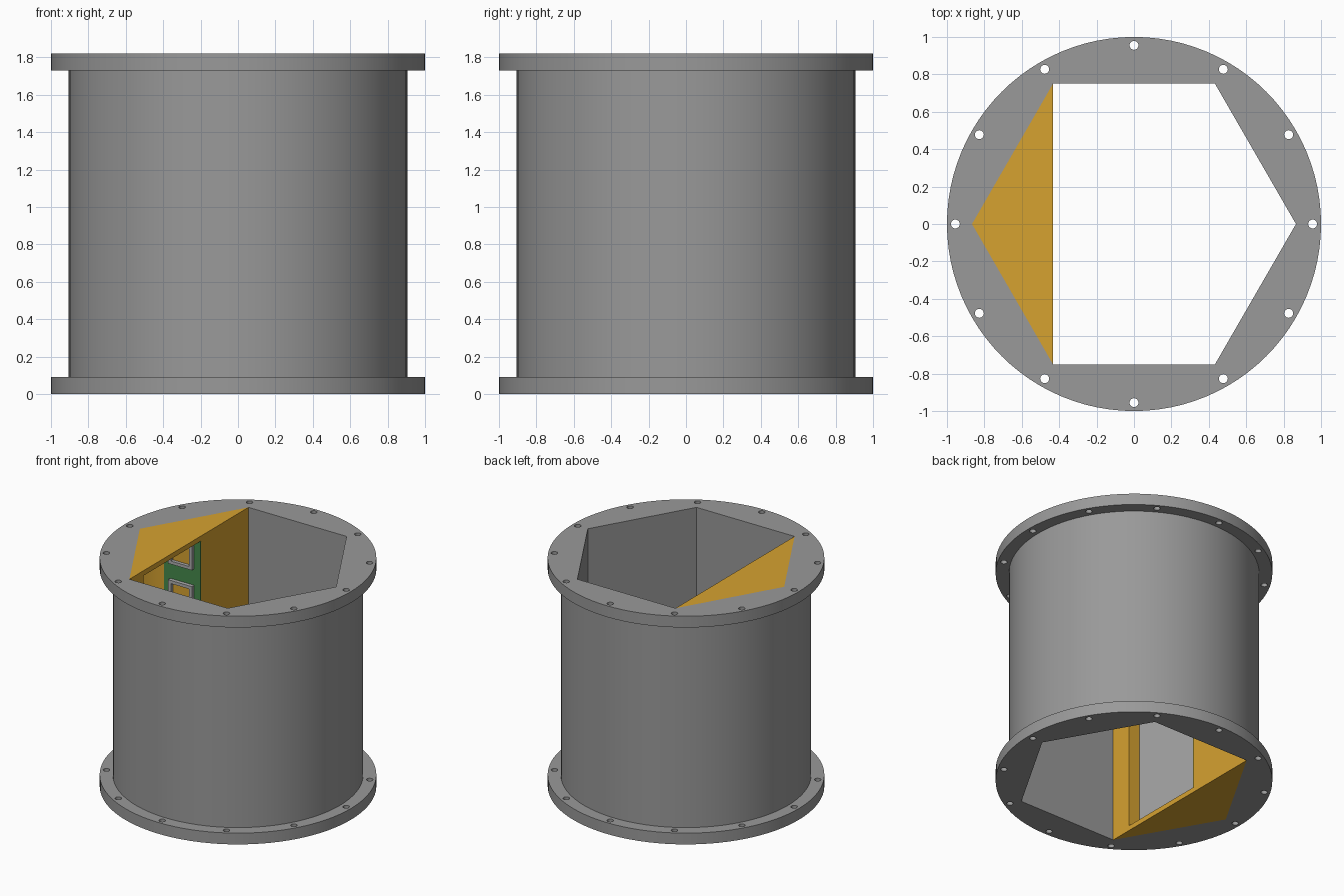
import bpy, bmesh, math
from mathutils import Matrix

cube = bpy.data.objects.get("Cube")
if cube:
    bpy.data.objects.remove(cube, do_unlink=True)


def material(name, rgb):
    m = bpy.data.materials.new(name)
    m.use_nodes = True
    m.diffuse_color = (*rgb, 1)
    m.node_tree.nodes["Principled BSDF"].inputs["Base Color"].default_value = (*rgb, 1)
    return m


GREY = material("housing grey", (0.32, 0.32, 0.32))
ORANGE = material("insert orange", (0.67, 0.36, 0.03))
GREEN = material("board green", (0.06, 0.25, 0.07))
SILVER = material("frame silver", (0.42, 0.42, 0.42))


def ring(radius, count, cx=0, cy=0):
    return [(cx + radius * math.cos(math.tau * i / count),
             cy + radius * math.sin(math.tau * i / count)) for i in range(count)]


def rect(cx, cy, w, h):
    return [(cx - w / 2, cy - h / 2), (cx + w / 2, cy - h / 2),
            (cx + w / 2, cy + h / 2), (cx - w / 2, cy + h / 2)]


def prism(name, loops, z0, z1, mat, smooth=False):
    """Extrude an outline, with any further loops as holes, from z0 to z1."""
    curve = bpy.data.curves.new(name, "CURVE")
    curve.dimensions = "2D"
    curve.fill_mode = "BOTH"
    curve.extrude = (z1 - z0) / 2
    for loop in loops:
        spline = curve.splines.new("POLY")
        spline.points.add(len(loop) - 1)
        for point, (x, y) in zip(spline.points, loop):
            point.co = (x, y, 0, 1)
        spline.use_cyclic_u = True
    helper = bpy.data.objects.new(name + " outline", curve)
    bpy.context.collection.objects.link(helper)
    bpy.context.view_layer.update()
    mesh = bpy.data.meshes.new_from_object(
        helper.evaluated_get(bpy.context.evaluated_depsgraph_get()))
    bpy.data.objects.remove(helper, do_unlink=True)

    bm = bmesh.new()
    bm.from_mesh(mesh)
    bmesh.ops.remove_doubles(bm, verts=bm.verts, dist=0.0001)
    bmesh.ops.recalc_face_normals(bm, faces=bm.faces)
    bmesh.ops.translate(bm, verts=bm.verts, vec=(0, 0, (z0 + z1) / 2))
    bm.to_mesh(mesh)
    bm.free()
    mesh.name = name
    mesh.materials.clear()
    mesh.materials.append(mat)
    obj = bpy.data.objects.new(name, mesh)
    bpy.context.collection.objects.link(obj)
    bpy.ops.object.select_all(action="DESELECT")
    obj.select_set(True)
    bpy.context.view_layer.objects.active = obj
    if smooth:
        bpy.ops.object.shade_smooth_by_angle(angle=math.radians(30))
    else:
        mesh.shade_flat()
    return obj


def upright(obj, y):
    """Stand a flat part up so that it faces -y, with its back at y."""
    obj.data.transform(Matrix.Translation((0, y, 0)) @ Matrix.Rotation(math.pi / 2, 4, "X"))


HEIGHT, RIM = 1.82, 0.09
hexagon = ring(0.866, 6)

# Round housing with a hexagonal bore, and a bolted flange at each end
bolts = [ring(0.024, 16, x, y) for x, y in ring(0.955, 12)]
prism("housing_body", [ring(0.905, 96), hexagon], RIM, HEIGHT - RIM, GREY, True)
for name, z in (("lower_flange", 0), ("upper_flange", HEIGHT - RIM)):
    prism(name, [ring(1, 96), hexagon] + bolts, z, z + RIM, GREY, True)

# Triangular insert with a tall pocket, open to the bore and to one bore wall
SIDE = 0.155
wedge = prism("wedge_insert", [hexagon[2:5]], 0, HEIGHT, ORANGE)
pocket = prism("pocket_cutter", [[(-0.3, -0.575), (-0.3, SIDE), (-0.757, SIDE),
                                  (-0.85, -0.005), (-1, -0.2), (-1, -0.575)]],
               0.04, HEIGHT - 0.04, ORANGE)
pocket.hide_render = True
cut = wedge.modifiers.new("pocket", "BOOLEAN")
cut.operation = "DIFFERENCE"
cut.solver = "EXACT"
cut.object = pocket
bpy.ops.object.select_all(action="DESELECT")
bpy.context.view_layer.objects.active = wedge
wedge.select_set(True)
bpy.ops.object.modifier_apply(modifier=cut.name)
bpy.data.objects.remove(pocket, do_unlink=True)

# Circuit board on the pocket side wall
CX = -0.593
board = prism("circuit_board", [rect(CX, HEIGHT / 2, 0.32, HEIGHT - 0.085)], 0, 0.01, GREEN)
upright(board, SIDE)

# Column of framed openings on the board
for i in range(5):
    z = HEIGHT / 2 + (i - 2) * 0.38
    frame = prism(f"board_frame_{i + 1}",
                  [rect(CX, z, 0.21, 0.25), rect(CX, z, 0.16, 0.2)], 0, 0.03, SILVER)
    upright(frame, SIDE - 0.01)
    panel = prism(f"frame_panel_{i + 1}", [rect(CX, z, 0.16, 0.2)], 0, 0.004, ORANGE)
    upright(panel, SIDE - 0.01)
